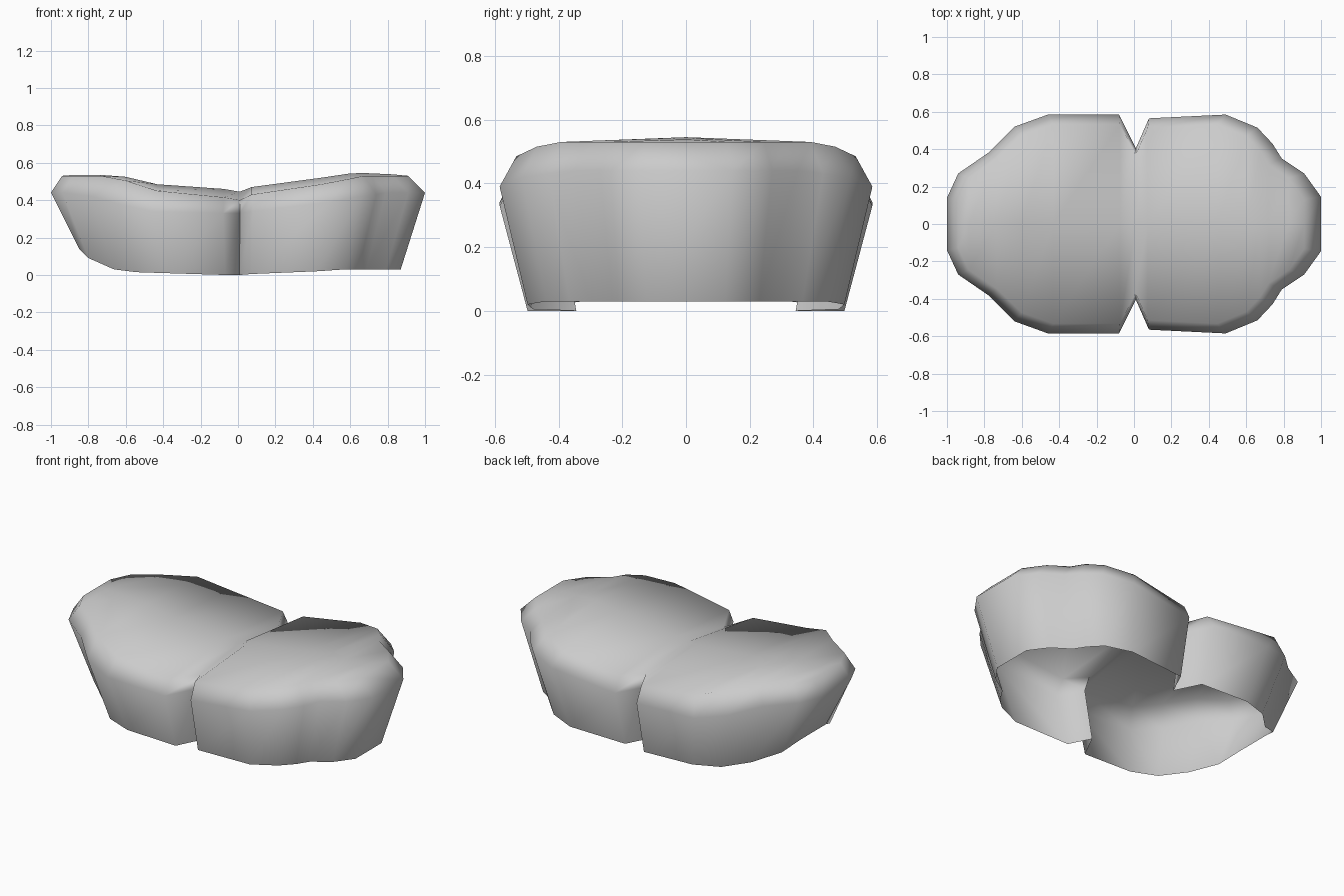
import bpy
import bmesh
import math

# Remove the default cube
default_cube = bpy.data.objects.get("Cube")
if default_cube:
    bpy.data.objects.remove(default_cube, do_unlink=True)


def make_material(name, colour):
    material = bpy.data.materials.new(name)
    material.use_nodes = True
    material.diffuse_color = colour
    for node in material.node_tree.nodes:
        if node.type == "BSDF_PRINCIPLED":
            node.inputs["Base Color"].default_value = colour
    return material


# Stations along x: x, half width, then heights of rim, shoulder, crown, bottom
stations = [
    (-1, .14, .44, .53, .53, .14),
    (-.94, .27, .44, .53, .535, .09),
    (-.78, .38, .42, .53, .535, .03),
    (-.64, .52, .38, .505, .525, .015),
    (-.46, .585, .34, .45, .485, .01),
    (-.08, .585, .33, .415, .46, 0),
    (.01, .405, .33, .40, .445, 0),
    (.08, .565, .34, .43, .47, .005),
    (.49, .585, .39, .485, .52, .02),
    (.66, .515, .42, .515, .543, .03),
    (.74, .43, .43, .53, .545, .03),
    (.79, .35, .44, .53, .543, .03),
    (.91, .27, .44, .53, .538, .03),
    (1, .145, .44, .53, .53, .03),
]


def cross_section(x, width, rim, shoulder, crown, bottom):
    """Open profile running from the front hem over the crown to the back hem."""
    hem_x = x * (.87 if x > 0 else .85)
    top_x = x * (.91 if x > 0 else .94)
    front = [
        (hem_x, -width * .85, bottom),
        (x, -width, rim),
        (top_x, -width * .91, shoulder),
    ]
    back = [(px, -py, pz) for px, py, pz in reversed(front)]
    return front + [(top_x, 0, crown)] + back


# Two-lobed hollow shell, open underneath
bm = bmesh.new()
sections = []
for station in stations:
    sections.append([bm.verts.new(p) for p in cross_section(*station)])

for left, right in zip(sections, sections[1:]):
    for i in range(len(left) - 1):
        bm.faces.new((left[i], right[i], right[i + 1], left[i + 1]))

# End walls and their sloping upper edges
for end in (sections[0], sections[-1]):
    bm.faces.new((end[0], end[1], end[-2], end[-1]))
    bm.faces.new(end[1:-1])

bmesh.ops.recalc_face_normals(bm, faces=bm.faces)
top_face = max(bm.faces, key=lambda f: abs(f.normal.z))
if top_face.normal.z < 0:
    bmesh.ops.reverse_faces(bm, faces=bm.faces)

mesh = bpy.data.meshes.new("two_lobed_shell")
bm.to_mesh(mesh)
bm.free()
shell = bpy.data.objects.new("two_lobed_shell", mesh)
bpy.context.collection.objects.link(shell)
mesh.materials.append(make_material("plain grey", (.6, .6, .6, 1)))

# Soft shading, with a crease only at the notches
bpy.ops.object.select_all(action="DESELECT")
shell.select_set(True)
bpy.context.view_layer.objects.active = shell
bpy.ops.object.shade_smooth_by_angle(angle=math.radians(75))
